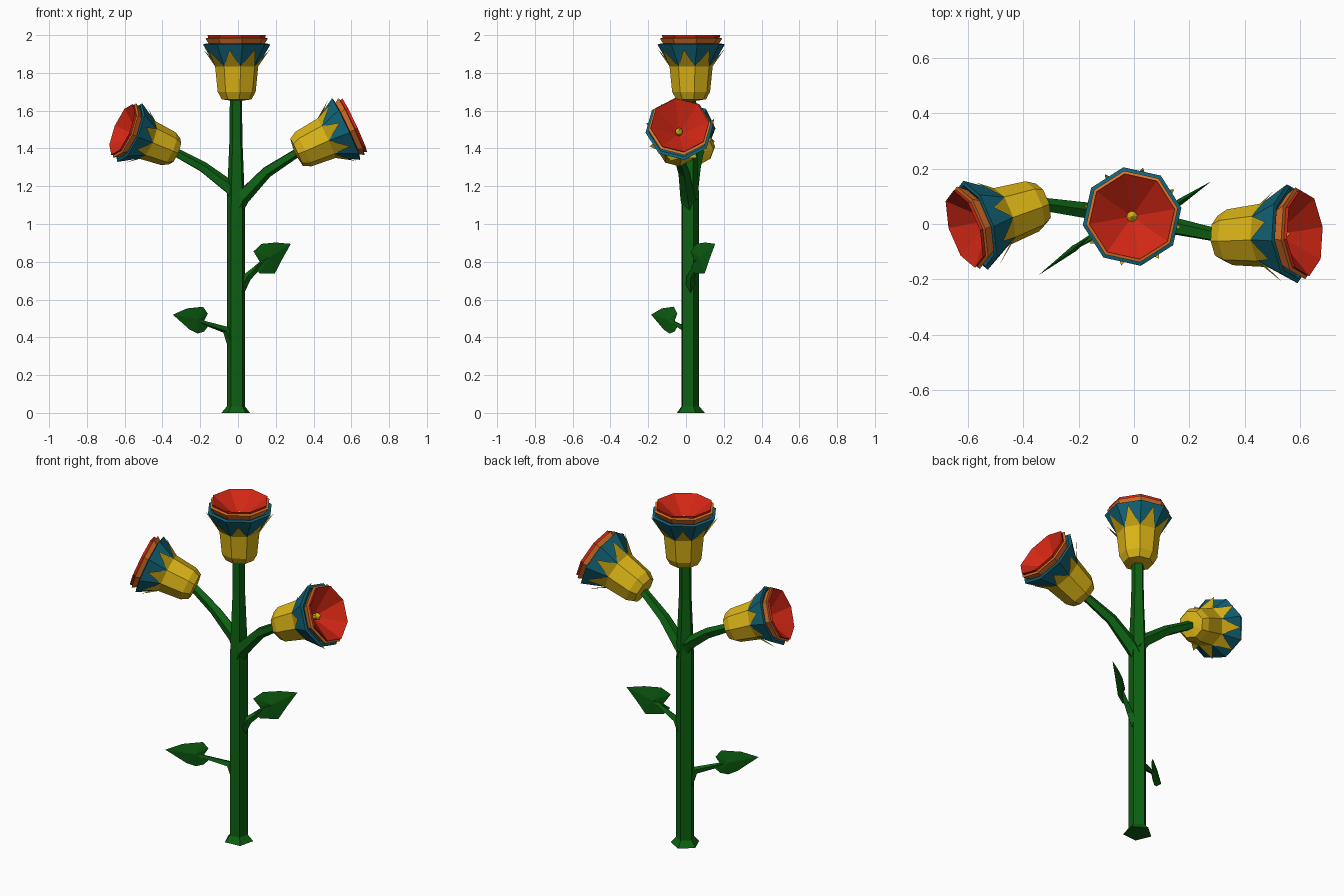
import bpy, bmesh, math
from mathutils import Vector, Matrix

if "Cube" in bpy.data.objects:
    bpy.data.objects.remove(bpy.data.objects["Cube"])

def material(name, rgb):
    m = bpy.data.materials.new(name)
    m.diffuse_color = (*rgb, 1)
    m.use_nodes = True
    m.node_tree.nodes["Principled BSDF"].inputs["Base Color"].default_value = m.diffuse_color
    return m

GREEN = material("leaf green", (0.004, 0.12, 0.006))
YELLOW = material("golden yellow", (0.70, 0.45, 0.008))
TEAL = material("teal", (0.006, 0.13, 0.19))
ORANGE = material("orange", (0.75, 0.17, 0.02))
RED = material("red", (0.65, 0.02, 0.007))
UP = Vector((0, 0, 1))

def finish(name, bm, mat, xf=Matrix()):
    bmesh.ops.recalc_face_normals(bm, faces=bm.faces)
    me = bpy.data.meshes.new(name)
    bm.to_mesh(me)
    bm.free()
    me.transform(xf)
    me.materials.append(mat)
    ob = bpy.data.objects.new(name, me)
    bpy.context.collection.objects.link(ob)
    return ob

def bridge(bm, a, b):
    """Join two rings; a ring of one vertex is a pole."""
    n = max(len(a), len(b))
    for i in range(n):
        j = (i + 1) % n
        if len(a) == 1:
            bm.faces.new((a[0], b[j], b[i]))
        elif len(b) == 1:
            bm.faces.new((a[i], a[j], b[0]))
        else:
            bm.faces.new((a[i], a[j], b[j], b[i]))

def tube(name, pts, radii, n=5, phase=0.0):
    """Tapered faceted tube along a path."""
    bm = bmesh.new()
    pts = [Vector(p) for p in pts]
    rings = []
    for k, p in enumerate(pts):
        d = (pts[min(k + 1, len(pts) - 1)] - pts[max(k - 1, 0)]).normalized()
        q = UP.rotation_difference(d)
        ring = []
        for i in range(n):
            a = phase + math.tau * i / n
            ring.append(bm.verts.new(p + q @ Vector((math.cos(a), math.sin(a), 0)) * radii[k]))
        rings.append(ring)
    for a, b in zip(rings, rings[1:]):
        bridge(bm, a, b)
    bm.faces.new(rings[0])
    bm.faces.new(rings[-1])
    return finish(name, bm, GREEN)

def lathe(bm, profile, n=8, phase=math.radians(10)):
    """Faceted turned shape from (radius, height) pairs; returns the last ring."""
    prev = None
    for r, z in profile:
        if r == 0:
            ring = [bm.verts.new((0, 0, z))]
        else:
            ring = [bm.verts.new((r * math.cos(phase + math.tau * i / n),
                                  r * math.sin(phase + math.tau * i / n), z)) for i in range(n)]
        if prev:
            bridge(bm, prev, ring)
        prev = ring
    return prev

def flower(side, base, axis, scale):
    q = UP.rotation_difference(Vector(axis).normalized())
    xf = Matrix.Translation(base) @ q.to_matrix().to_4x4() @ Matrix.Scale(scale, 4)
    # yellow cup with one pointed sepal on each side
    bm = bmesh.new()
    top = lathe(bm, [(0, -0.012), (0.08, 0), (0.102, 0.04), (0.116, 0.175)])
    for i in range(8):
        a, b = top[i], top[(i + 1) % 8]
        mid = (a.co + b.co) / 2
        out = Vector((mid.x, mid.y, 0)).normalized()
        tip = bm.verts.new(out * 0.181 + UP * 0.265)
        bm.faces.new((a, b, tip))
    finish(side + "_flower_cup", bm, YELLOW, xf)
    # petal layers, outermost first
    layers = [
        ("outer_petals", TEAL, [(0.105, 0.16), (0.181, 0.29), (0.165, 0.295), (0.135, 0.28)]),
        ("middle_petals", ORANGE, [(0.138, 0.28), (0.150, 0.295), (0.168, 0.322), (0.152, 0.326)]),
        ("inner_petals", RED, [(0.150, 0.315), (0.157, 0.34), (0.0, 0.225)]),
        ("stamen", YELLOW, [(0.014, 0.225), (0.02, 0.262), (0, 0.282)]),
    ]
    for part, mat, profile in layers:
        bm = bmesh.new()
        lathe(bm, profile)
        finish(side + "_flower_" + part, bm, mat, xf)

def leaf(name, outline, centre, plane):
    """Heart-shaped leaf standing in a vertical plane y = y0 + slope * x, thicker in the middle."""
    y0, slope = plane
    normal = Vector((slope, -1, 0)).normalized()
    bm = bmesh.new()
    put = lambda p: Vector((p[0], y0 + slope * p[0], p[1]))
    rim = [bm.verts.new(put(p)) for p in outline]
    for s in (1, -1):
        bridge(bm, rim, [bm.verts.new(put(centre) + normal * 0.012 * s)])
    finish(name, bm, GREEN)

# main stem with flared foot
C = (-0.01, 0.02)
tube("stem", [(*C, z) for z in (0, 0.035, 1.1, 1.2, 1.45, 1.69)],
     [0.08, 0.05, 0.05, 0.047, 0.036, 0.034], 5, math.radians(-49))

# side branches
tube("left_branch", [(0.0, 0.02, 1.13), (-0.04, 0.03, 1.19), (-0.185, 0.05, 1.30), (-0.36, 0.075, 1.395)],
     [0.04, 0.038, 0.030, 0.024])
tube("right_branch", [(-0.01, 0.02, 1.08), (0.02, 0.01, 1.14), (0.15, -0.01, 1.275), (0.33, -0.048, 1.39)],
     [0.04, 0.042, 0.032, 0.024])

# flowers
flower("top", (-0.007, 0.027, 1.66), (0, 0, 1), 1.0)
flower("left", (-0.335, 0.075, 1.385), (-0.88, -0.295, 0.365), 0.93)
flower("right", (0.31, -0.05, 1.38), (0.90, 0.05, 0.42), 1.0)

# leaves and their stalks
tube("lower_leaf_stalk", [(-0.025, 0.015, 0.35), (-0.065, 0.005, 0.44), (-0.22, -0.088, 0.49)],
     [0.028, 0.02, 0.009], 4)
leaf("lower_leaf", [(-0.345, 0.52), (-0.27, 0.553), (-0.185, 0.562), (-0.16, 0.525), (-0.178, 0.49),
                    (-0.16, 0.455), (-0.18, 0.43), (-0.215, 0.42), (-0.255, 0.44)],
     (-0.215, 0.495), (0.074, 0.75))
tube("upper_leaf_stalk", [(0.01, 0.025, 0.65), (0.05, 0.025, 0.72), (0.16, 0.075, 0.82)],
     [0.028, 0.022, 0.010], 4)
leaf("upper_leaf", [(0.28, 0.895), (0.2, 0.902), (0.125, 0.895), (0.082, 0.855), (0.115, 0.80),
                    (0.085, 0.775), (0.115, 0.738), (0.195, 0.738), (0.235, 0.815)],
     (0.165, 0.825), (-0.03, 0.66))
